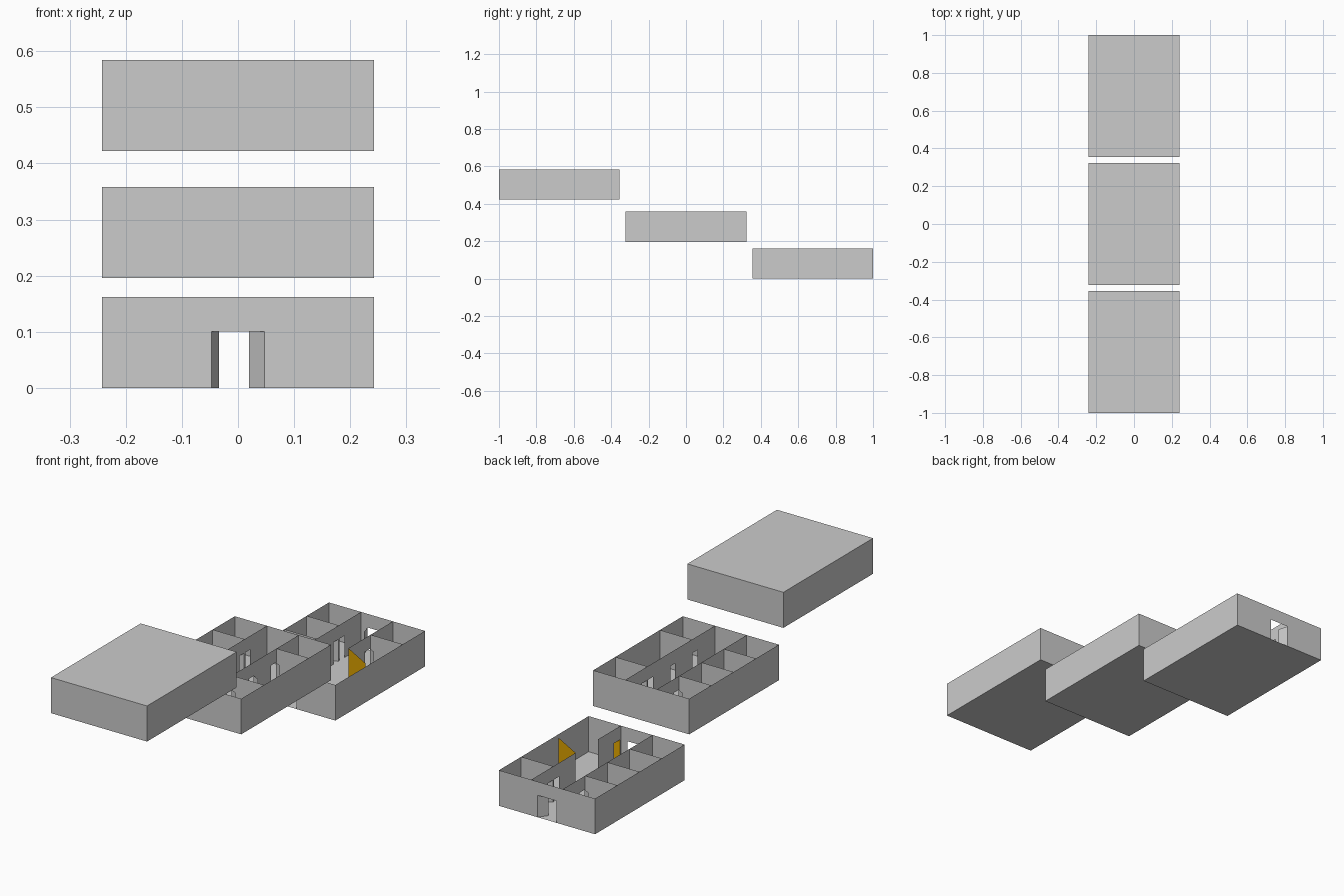
import bpy, bmesh

if "Cube" in bpy.data.objects:
    bpy.data.objects.remove(bpy.data.objects["Cube"])

W, L, H = 0.242, 0.3225, 0.162      # half width, half length, wall height
C, DH, DW = 0.08, 0.10, 0.035       # corridor half width, door height, room door width

orange = bpy.data.materials.new("orange")
orange.diffuse_color = (0.8, 0.4, 0.0, 1)
orange.use_nodes = True
orange.node_tree.nodes["Principled BSDF"].inputs["Base Color"].default_value = orange.diffuse_color


def finish(bm, name, mat=None):
    me = bpy.data.meshes.new(name)
    bm.to_mesh(me)
    bm.free()
    ob = bpy.data.objects.new(name, me)
    bpy.context.collection.objects.link(ob)
    if mat:
        me.materials.append(mat)


def sheet(bm, a, b, z0, z1):
    pts = [(*a, z0), (*b, z0), (*b, z1), (*a, z1)]
    bm.faces.new([bm.verts.new(p) for p in pts])


def panel(name, a, b, z, h, mat=None):
    bm = bmesh.new()
    sheet(bm, a, b, z, z + h)
    finish(bm, name, mat)


def wall(name, a, b, z, gaps=()):
    """Thin axis-aligned wall from a to b; gaps are (start, end) along its axis."""
    k = 0 if a[1] == b[1] else 1

    def at(t):
        return (t, a[1]) if k == 0 else (a[0], t)
    bm = bmesh.new()
    pos = a[k]
    for s, e in sorted(gaps):
        if s > pos:
            sheet(bm, at(pos), at(s), z, z + H)
        sheet(bm, at(s), at(e), z + DH, z + H)
        pos = e
    if b[k] > pos:
        sheet(bm, at(pos), at(b[k]), z, z + H)
    finish(bm, name)


def slab(name, cy, z):
    bm = bmesh.new()
    pts = [(-W, cy - L, z), (W, cy - L, z), (W, cy + L, z), (-W, cy + L, z)]
    bm.faces.new([bm.verts.new(p) for p in pts])
    finish(bm, name)


def shell(name, cy, z, gaps=()):
    slab(name + "_floor", cy, z)
    for s in (-1, 1):
        wall(name + "_side_wall", (s * W, cy - L), (s * W, cy + L), z)
        wall(name + "_end_wall", (-W, cy + s * L), (W, cy + s * L), z, gaps)


def room_doors(name, side, doors, z):
    """Doors are (partition y, direction); returns the gaps they need."""
    gaps = []
    for y, d in doors:
        hinge, tip = y + d * 0.004, y + d * (0.004 + DW)
        gaps.append((min(hinge, tip), max(hinge, tip)))
        panel(name + "_room_door", (side * C, hinge),
              (side * (C + 0.031), y + d * 0.019), z, DH)
    return gaps


def partitions(name, side, ys, z):
    for y in ys:
        x0, x1 = sorted((side * C, side * W))
        wall(name + "_partition", (x0, y), (x1, y), z)


# ground floor with entrances at both ends
cy, z = 1 - L, 0.0
shell("ground", cy, z, [(-0.047, 0.047)])
for s in (-1, 1):
    ye = cy + s * L
    panel("entrance_door_left", (-0.047, ye), (-0.034, ye - s * 0.045), z, DH)
    panel("entrance_door_right", (0.047, ye), (0.02, ye - s * 0.039), z, DH)
g = room_doors("ground_left", -1, [(0.84, 1), (0.84, -1), (0.68, -1), (0.52, -1)], z)
wall("ground_left_corridor_wall", (-C, cy - L), (-C, cy + L), z, g)
partitions("ground_left", -1, (0.84, 0.68, 0.52), z)
g = room_doors("ground_right", 1, [(0.84, 1), (0.84, -1)], z)
wall("ground_right_corridor_wall", (C, 0.68), (C, cy + L), z, g)
wall("ground_right_corridor_end", (C, cy - L), (C, 0.52), z, [(0.361, 0.402)])
partitions("ground_right", 1, (0.84,), z)
panel("tall_orange_door", (C, 0.68), (0.221, 0.60), z, H, orange)
panel("small_orange_door", (C, 0.361), (0.124, 0.361), z, DH, orange)

# middle floor
cy, z = 0.0, 0.196
shell("middle", cy, z)
for side, n, ys in ((-1, "middle_left", (0.163, 0.003, -0.158)),
                    (1, "middle_right", (0.163, -0.158))):
    doors = [(0.163, 1), (0.163, -1), (0.003, -1), (-0.158, -1)]
    g = room_doors(n, side, doors, z)
    wall(n + "_corridor_wall", (side * C, -L), (side * C, L), z, g)
    partitions(n, side, ys, z)

# closed top floor with flat roof
cy, z = -1 + L, 0.422
shell("top", cy, z)
slab("roof", cy, z + H)
